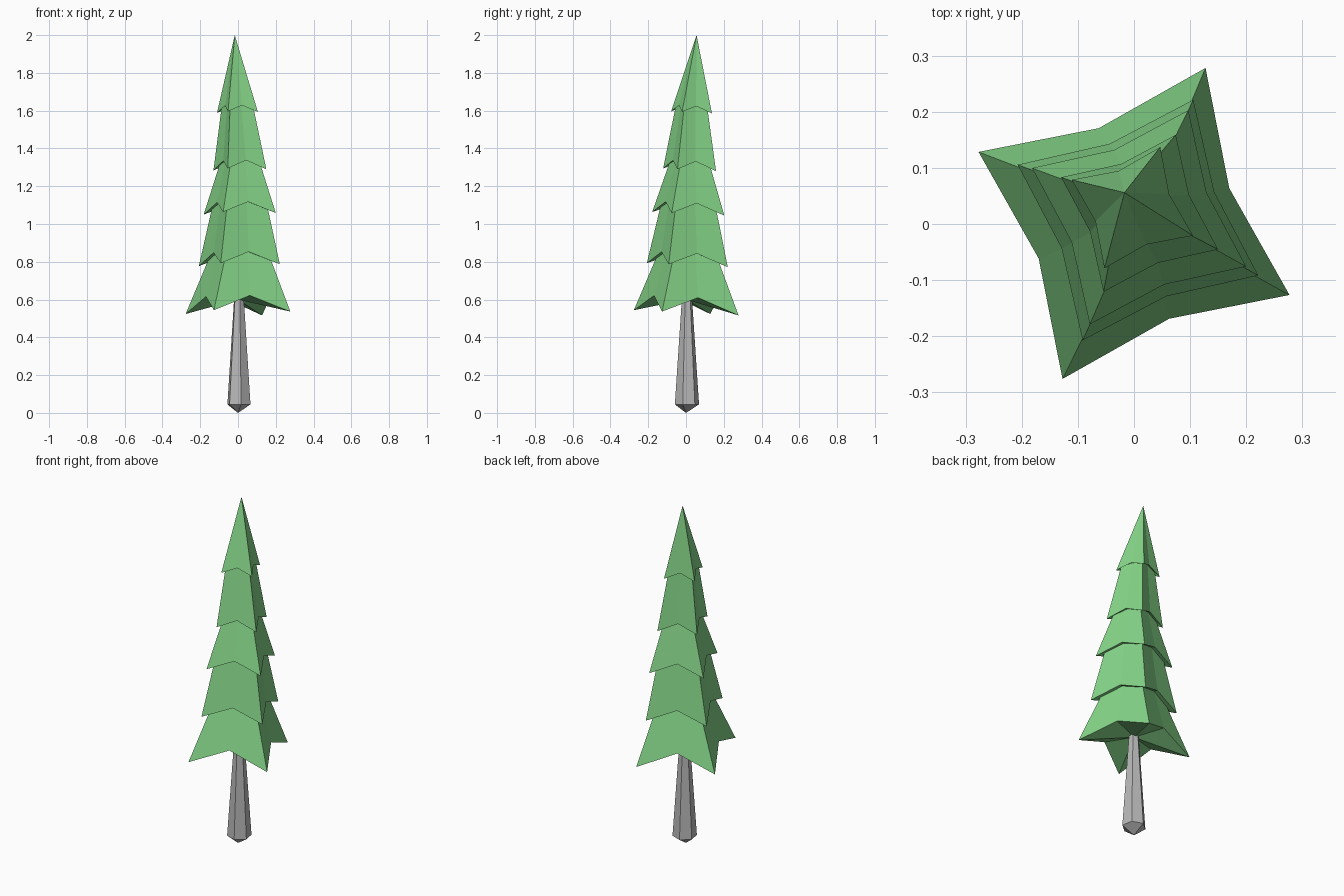
import bpy, bmesh, math

if "Cube" in bpy.data.objects:
    bpy.data.objects.remove(bpy.data.objects["Cube"])


def material(name, rgb):
    m = bpy.data.materials.new(name)
    m.diffuse_color = (*rgb, 1)
    m.use_nodes = True
    m.node_tree.nodes["Principled BSDF"].inputs["Base Color"].default_value = m.diffuse_color
    return m


def finish(name, bm, mat):
    bmesh.ops.recalc_face_normals(bm, faces=bm.faces[:])
    me = bpy.data.meshes.new(name)
    bm.to_mesh(me)
    bm.free()
    me.materials.append(mat)
    ob = bpy.data.objects.new(name, me)
    bpy.context.collection.objects.link(ob)
    return ob


def star(bm, cx, cy, r_tip, r_in, z_tip, z_in):
    # four-pointed ring with drooping tips, leaning slightly towards the back
    ring = []
    for i in range(8):
        a = math.radians(65.3 + 45 * i)
        r, z = (r_in, z_in) if i % 2 else (r_tip, z_tip)
        x, y = cx + r * math.cos(a), cy + r * math.sin(a)
        ring.append(bm.verts.new((x, y, z - 0.05 * (y - cy))))
    return ring


def bridge(bm, a, b):
    n = len(a)
    for i in range(n):
        j = (i + 1) % n
        bm.faces.new((a[i], a[j], b[j], b[i]))


def fan(bm, ring, co):
    v = bm.verts.new(co)
    for i in range(len(ring)):
        bm.faces.new((ring[i], ring[(i + 1) % len(ring)], v))


green = material("leaf green", (0.235, 0.66, 0.245))
grey = material("bark grey", (0.48, 0.48, 0.48))

# Foliage: one continuous skin of five skirts (cx, cy, tip r, inner r, tip z, inner z)
tiers = [
    (0.000, 0.001, 0.305, 0.181, 0.530, 0.613),
    (0.007, 0.007, 0.236, 0.145, 0.782, 0.846),
    (0.009, 0.012, 0.210, 0.128, 1.054, 1.112),
    (0.010, 0.019, 0.154, 0.094, 1.287, 1.333),
    (-0.003, 0.029, 0.119, 0.070, 1.591, 1.625),
]
bm = bmesh.new()
prev = None
for k, (cx, cy, rt, ri, zt, zi) in enumerate(tiers):
    if prev:
        # top of the skirt below, tucked under this one
        tuck = star(bm, cx, cy, rt * 0.78, ri * 0.84, zt + 0.025, zi + 0.003)
        bridge(bm, prev, tuck)
    skirt = star(bm, cx, cy, rt, ri, zt, zi)
    if prev:
        bridge(bm, tuck, skirt)
    else:
        fan(bm, skirt, (0, 0, 0.60))
    prev = skirt
fan(bm, prev, (-0.017, 0.056, 2.0))
finish("foliage", bm, green)

# Trunk: tapered six-sided post with a blunt pointed foot
bm = bmesh.new()
rings = []
for r, z in ((0.065, 0.045), (0.027, 0.61)):
    rings.append([bm.verts.new((0.005 + r * math.cos(math.radians(40 + 60 * i)),
                                0.005 + r * math.sin(math.radians(40 + 60 * i)), z))
                  for i in range(6)])
bridge(bm, rings[0], rings[1])
fan(bm, rings[0], (0, 0, 0))
bm.faces.new(rings[1])
finish("trunk", bm, grey)
